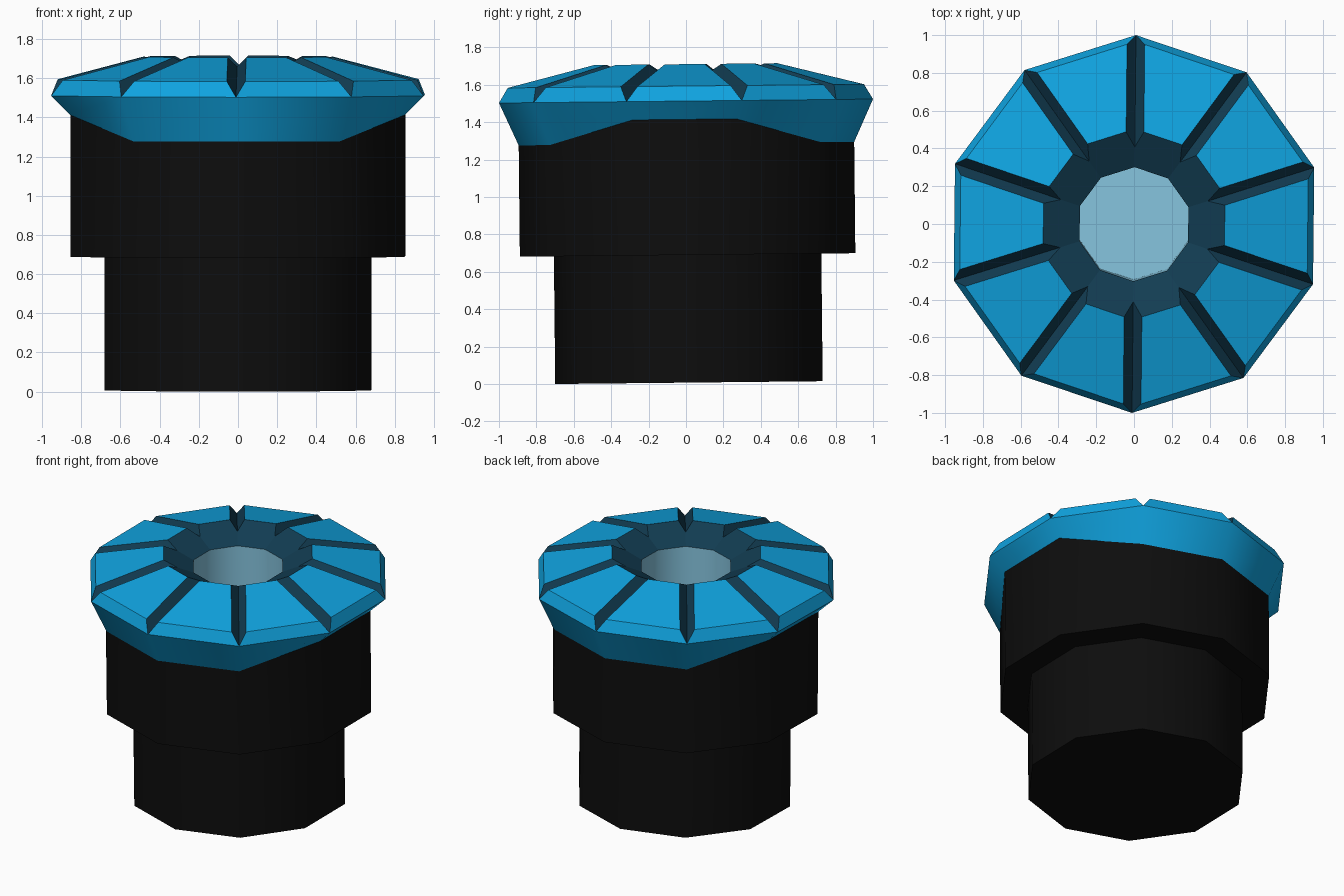
import bpy, math
from mathutils import Matrix, Vector

if "Cube" in bpy.data.objects:
    bpy.data.objects.remove(bpy.data.objects["Cube"])

N = 10
# the whole model leans and turns very slightly
POSE = (Matrix.Translation((0, 0, 1.51)) @ Matrix.Rotation(0.0105, 4, 'X')
        @ Matrix.Rotation(-0.0105, 4, 'Z') @ Matrix.Translation((0, 0, -1.51)))


def material(name, col):
    m = bpy.data.materials.new(name)
    m.diffuse_color = (*col, 1)
    m.use_nodes = True
    m.node_tree.nodes["Principled BSDF"].inputs["Base Color"].default_value = m.diffuse_color
    return m


black = material("black", (0.004, 0.004, 0.004))
blue = material("bright_blue", (0.005, 0.37, 0.75))
navy = material("dark_navy", (0.006, 0.046, 0.085))
pale = material("pale_blue", (0.24, 0.56, 0.74))


def corner(k, r, z, t=0.0):
    """Point by corner k of a decagon; t slides it along the decagon edge."""
    a = math.radians(90 + 36 * k)
    u = Vector((math.cos(a), math.sin(a), 0))
    v = Vector((-u.y, u.x, 0))
    return u * (r - abs(t) * math.tan(math.pi / N)) + v * t + Vector((0, 0, z))


def ring(r, z, t=0.0):
    return [corner(k, r, z(k) if callable(z) else z, t) for k in range(N)]


class Part:
    def __init__(self):
        self.verts, self.faces, self.mats = [], [], []

    def add(self, pts, mat=0):
        ids = []
        for p in pts:
            key = p
            for i, q in enumerate(self.verts):
                if (q - key).length < 1e-5:
                    ids.append(i)
                    break
            else:
                self.verts.append(p)
                ids.append(len(self.verts) - 1)
        self.faces.append(ids)
        self.mats.append(mat)

    def band(self, a, b, mat=0, a_next=None, b_next=None):
        """Quads from ring a up to ring b; *_next gives the far corners."""
        a_next, b_next = a_next or a, b_next or b
        for k in range(N):
            j = (k + 1) % N
            self.add([a[k], a_next[j], b_next[j], b[k]], mat)

    def build(self, name, mats):
        me = bpy.data.meshes.new(name)
        me.from_pydata([POSE @ v for v in self.verts], [], self.faces)
        for m in mats:
            me.materials.append(m)
        me.polygons.foreach_set("material_index", self.mats)
        ob = bpy.data.objects.new(name, me)
        bpy.context.collection.objects.link(ob)
        bpy.ops.object.select_all(action='DESELECT')
        bpy.context.view_layer.objects.active = ob
        ob.select_set(True)
        return ob


def hem(k):
    """Collar hem: low at front and back, raised at both sides."""
    return 1.415 if k % 5 in (2, 3) else 1.285


# barrel: narrow stem and wider body
barrel = Part()
stem_low, stem_top = ring(0.715, 0.0075), ring(0.715, 0.69)
body_low, body_top = ring(0.897, 0.69), ring(0.897, hem)
barrel.add(stem_low[::-1])
barrel.band(stem_low, stem_top)
barrel.band(stem_top, body_low)
barrel.band(body_low, body_top)
barrel.build("barrel", [black])
bpy.ops.object.shade_smooth_by_angle(angle=math.radians(40))

# collar: flared skirt under the rim
collar = Part()
rim = ring(1.0, 1.513)
collar.band(body_top, rim)
collar.build("collar", [blue])
bpy.ops.object.shade_smooth_by_angle(angle=math.radians(40))

# cap: chamfer, ten top facets, V grooves and the funnel
cap = Part()
W = 0.047
e_pos, e_neg = ring(0.967, 1.593, W), ring(0.967, 1.593, -W)
f_pos, f_neg = ring(0.505, 1.71, W), ring(0.505, 1.71, -W)
notch, lip = ring(0.41, 1.664), ring(0.302, 1.612)
cap.band(rim, e_pos, 0, b_next=e_neg)
cap.band(e_pos, f_pos, 0, a_next=e_neg, b_next=f_neg)
for k in range(N):
    cap.add([rim[k], e_pos[k], f_pos[k], notch[k]], 1)
    cap.add([rim[k], notch[k], f_neg[k], e_neg[k]], 1)
cap.band(f_pos, notch, 1, a_next=f_neg)
cap.band(notch, lip, 1)
cap.build("cap", [blue, navy])

# bore: pale hollow in the middle
bore = Part()
floor = ring(0.302, 0.8)
bore.band(lip, floor)
bore.add(floor)
bore.build("bore", [pale])
bpy.ops.object.shade_smooth_by_angle(angle=math.radians(40))
